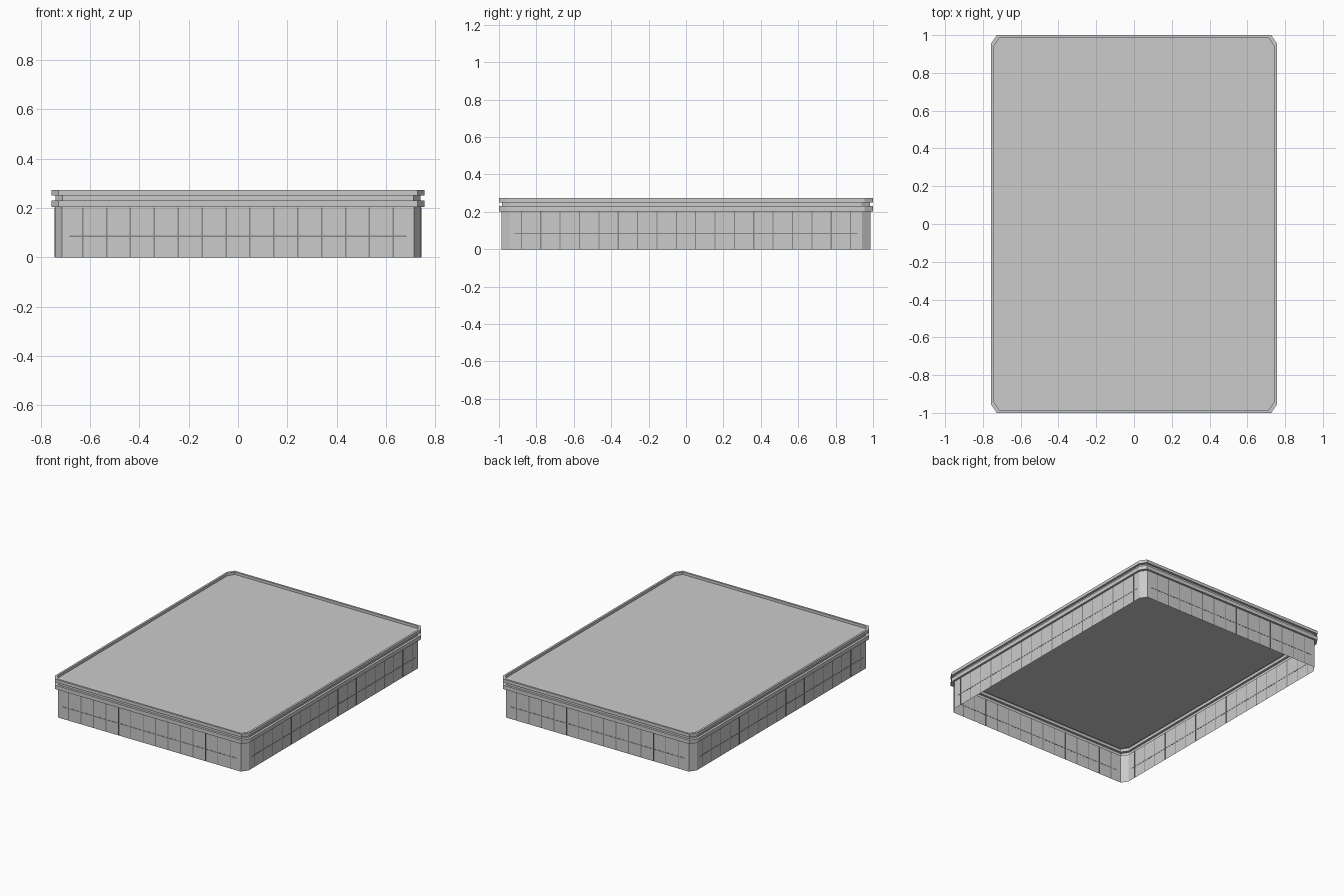
import bpy, bmesh

if "Cube" in bpy.data.objects:
    bpy.data.objects.remove(bpy.data.objects["Cube"])

HX, HY = 0.757, 1.0        # outer half sizes at the cornice
CX, CY = 0.03, 0.045       # corner cut sizes


def ring(bm, inset, z):
    x, y = HX - inset, HY - inset
    pts = [(x - CX, -y), (x, -y + CY), (x, y - CY), (x - CX, y),
           (-x + CX, y), (-x, y - CY), (-x, -y + CY), (-x + CX, -y)]
    return [bm.verts.new((px, py, z)) for px, py in pts]


def shell(name, profile, cap=False):
    """Sweep an (inset, z) profile around the cut-corner rectangle."""
    bm = bmesh.new()
    rings = [ring(bm, d, z) for d, z in profile]
    for a, b in zip(rings, rings[1:]):
        for i in range(8):
            j = (i + 1) % 8
            bm.faces.new((a[i], a[j], b[j], b[i]))
    if cap:
        bm.faces.new(rings[-1])
    return finish(name, bm)


def finish(name, bm):
    me = bpy.data.meshes.new(name)
    bm.to_mesh(me)
    bm.free()
    ob = bpy.data.objects.new(name, me)
    bpy.context.collection.objects.link(ob)
    return ob


def box(bm, centre, size):
    vs = bmesh.ops.create_cube(bm, size=1)["verts"]
    bmesh.ops.scale(bm, vec=size, verts=vs)
    bmesh.ops.translate(bm, vec=centre, verts=vs)


# Thin outer walls, open underneath
shell("walls", [(0.014, 0.0), (0.014, 0.203)])

# Three-band cornice with a groove, thin parapet and the recessed roof
shell("cornice_and_roof", [
    (0.014, 0.203), (0.0, 0.203), (0.0, 0.230), (0.016, 0.230),
    (0.016, 0.251), (0.0, 0.251), (0.0, 0.273), (0.014, 0.273),
    (0.014, 0.255)], cap=True)

# Fine panel seams in the walls, almost flush
WX, WY, T, W = HX - 0.014, HY - 0.014, 0.002, 0.006
front, side = bmesh.new(), bmesh.new()
for s in (-1, 1):
    box(front, (0, s * WY, 0.085), (2 * WX - 0.12, T, W))
    box(side, (s * WX, 0, 0.085), (T, 2 * WY - 0.14, W))
    for i in range(14):
        x = -0.63 + 1.26 * i / 13
        box(front, (x, s * WY, 0.1015), (W, T, 0.199))
    for i in range(18):
        y = -0.88 + 1.76 * i / 17
        box(side, (s * WX, y, 0.1015), (T, W, 0.199))
dark = bpy.data.materials.new("seam_grey")
dark.diffuse_color = (0.25, 0.25, 0.25, 1)
dark.use_nodes = True
dark.node_tree.nodes["Principled BSDF"].inputs["Base Color"].default_value = dark.diffuse_color
for name, bm in (("front_back_seams", front), ("side_seams", side)):
    finish(name, bm).data.materials.append(dark)
